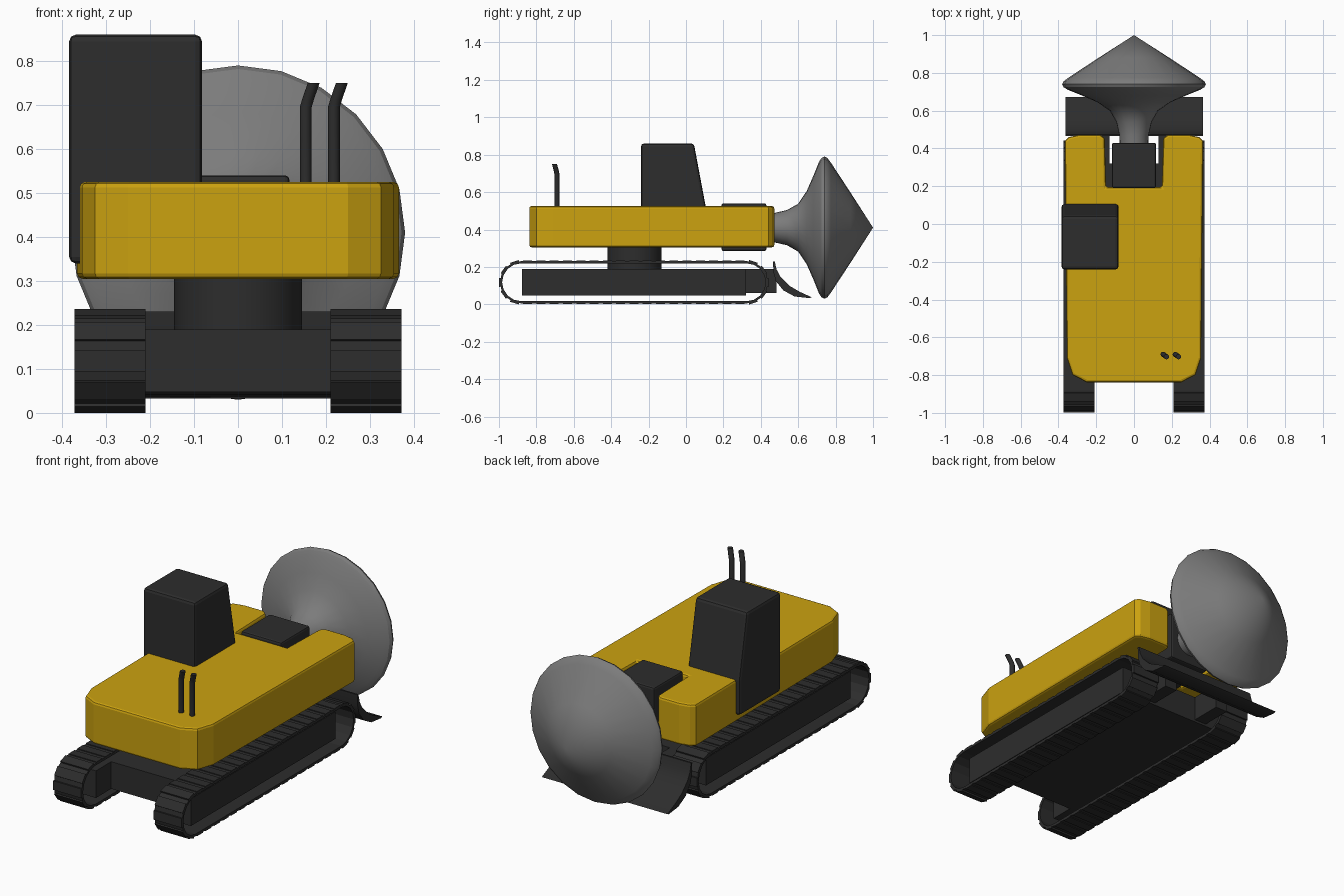
import bpy, bmesh, math
from mathutils import Vector

if "Cube" in bpy.data.objects:
    bpy.data.objects.remove(bpy.data.objects["Cube"])


def material(name, rgb):
    m = bpy.data.materials.new(name)
    m.diffuse_color = (*rgb, 1)
    m.use_nodes = True
    m.node_tree.nodes["Principled BSDF"].inputs["Base Color"].default_value = m.diffuse_color
    return m


YELLOW = material("yellow_paint", (0.60, 0.36, 0.005))
DARK = material("dark_metal", (0.026, 0.026, 0.026))
STEEL = material("steel", (0.2, 0.2, 0.2))


def finish(name, bm, mat, bevel=0, segs=2, smooth=None):
    bmesh.ops.recalc_face_normals(bm, faces=bm.faces)
    me = bpy.data.meshes.new(name)
    bm.to_mesh(me)
    bm.free()
    ob = bpy.data.objects.new(name, me)
    bpy.context.collection.objects.link(ob)
    me.materials.append(mat)
    if bevel:
        b = ob.modifiers.new("bevel", 'BEVEL')
        b.width, b.segments, b.limit_method = bevel, segs, 'ANGLE'
        b.angle_limit = math.radians(50)
    if smooth:
        bpy.ops.object.select_all(action='DESELECT')
        ob.select_set(True)
        bpy.context.view_layer.objects.active = ob
        bpy.ops.object.shade_smooth_by_angle(angle=math.radians(smooth))
    return ob


def extrude(bm, pts, vec):
    f = bm.faces.new([bm.verts.new(p) for p in pts])
    r = bmesh.ops.extrude_face_region(bm, geom=[f])
    vs = [v for v in r["geom"] if isinstance(v, bmesh.types.BMVert)]
    bmesh.ops.translate(bm, verts=vs, vec=vec)


def side_prism(name, yz, x0, x1, mat, **kw):
    bm = bmesh.new()
    extrude(bm, [(x0, y, z) for y, z in yz], (x1 - x0, 0, 0))
    return finish(name, bm, mat, **kw)


def box(name, x0, x1, y0, y1, z0, z1, mat, **kw):
    return side_prism(name, [(y0, z0), (y1, z0), (y1, z1), (y0, z1)], x0, x1, mat, **kw)


# Upper body: plan outline with a notch at the tool end
half = [(0.25, -0.838), (0.325, -0.80), (0.355, -0.71), (0.366, 0.44), (0.345, 0.46),
        (0.29, 0.472), (0.18, 0.472), (0.155, 0.455), (0.148, 0.195)]
outline = half + [(-x, y) for x, y in reversed(half)]
bm = bmesh.new()
extrude(bm, [(x, y, 0.305) for x, y in outline], (0, 0, 0.22))
finish("upper_body", bm, YELLOW, bevel=0.012)

# Cab with raked windscreen
side_prism("cab", [(-0.24, 0.34), (0.105, 0.34), (0.105, 0.525), (0.042, 0.86), (-0.24, 0.86)],
           -0.384, -0.082, DARK, bevel=0.015)

# Tool mount block in the notch
box("tool_mount", -0.117, 0.117, 0.19, 0.43, 0.285, 0.54, DARK, bevel=0.01)

# Conical cutting head: profile turned around the y axis
profile = [(0.40, 0.0), (0.40, 0.074), (0.47, 0.078), (0.54, 0.094), (0.60, 0.128), (0.645, 0.195),
           (0.68, 0.275), (0.71, 0.35), (0.724, 0.372), (0.74, 0.38), (0.756, 0.372),
           (0.775, 0.347), (0.88, 0.187), (1.0, 0.0)]
bm = bmesh.new()
vs = [bm.verts.new((r, y, 0.41)) for y, r in profile]
es = [bm.edges.new(p) for p in zip(vs, vs[1:])]
bmesh.ops.spin(bm, geom=vs + es, cent=(0, 0, 0.41), axis=(0, 1, 0),
               angle=math.tau, steps=24, use_merge=False)
bmesh.ops.remove_doubles(bm, verts=bm.verts, dist=1e-4)
finish("cutting_head", bm, STEEL, smooth=30)

# Slewing ring
bm = bmesh.new()
bmesh.ops.create_cone(bm, cap_ends=True, segments=32, radius1=0.145, radius2=0.145, depth=0.13)
bmesh.ops.translate(bm, verts=bm.verts, vec=(0, -0.275, 0.25))
finish("slewing_ring", bm, DARK, smooth=30)

# Chassis between the tracks
box("chassis", -0.215, 0.215, -0.75, 0.32, 0.048, 0.19, DARK)

# Dozer blade with a curved face
side_prism("dozer_blade", [(0.465, 0.23), (0.474, 0.23), (0.485, 0.185), (0.505, 0.148),
                           (0.555, 0.098), (0.61, 0.066), (0.672, 0.038), (0.66, 0.033), (0.58, 0.042),
                           (0.52, 0.075), (0.48, 0.125), (0.468, 0.17)], -0.362, 0.366, DARK, smooth=30)


# Points and outward normals on a track loop of radius r
Y0, Y1, ZC, R = -0.882, 0.325, 0.118, 0.113


def loop_point(s):
    straight, arc = Y1 - Y0, math.pi * R
    s %= 2 * (straight + arc)
    if s < straight:
        return Vector((0, Y0 + s, ZC - R)), Vector((0, 0, -1))
    s -= straight
    if s < arc:
        n = Vector((0, math.sin(s / R), -math.cos(s / R)))
        return Vector((0, Y1, ZC)) + n * R, n
    s -= arc
    if s < straight:
        return Vector((0, Y1 - s, ZC + R)), Vector((0, 0, 1))
    s -= straight
    n = Vector((0, -math.sin(s / R), math.cos(s / R)))
    return Vector((0, Y0, ZC)) + n * R, n


for side, sx in (("left", -1), ("right", 1)):
    xa, xb = sx * 0.21, sx * 0.372
    bm = bmesh.new()
    # Track belt: two half loops closed with an inner and outer skin
    rings = []
    for cy, start in ((Y1, -90), (Y0, 90)):
        for i in range(9):
            a = math.radians(start + i * 22.5)
            d = Vector((0, math.cos(a), math.sin(a)))
            c = Vector((0, cy, ZC))
            rings.append([bm.verts.new(c + d * r + Vector((x, 0, 0)))
                          for x, r in ((xa, R), (xb, R), (xb, R - 0.012), (xa, R - 0.012))])
    for a, b in zip(rings, rings[1:] + rings[:1]):
        for k in range(4):
            bm.faces.new((a[k], a[(k + 1) % 4], b[(k + 1) % 4], b[k]))
    # Track shoes: thin raised plates around the belt
    total = 2 * (Y1 - Y0 + math.pi * R)
    n = 44
    for i in range(n):
        p, nor = loop_point((i + 0.5) * total / n)
        t = Vector((1, 0, 0)).cross(nor)
        w = 0.024
        quad = [p + t * u + nor * v for u, v in ((-w, -0.004), (w, -0.004), (w, 0.004), (-w, 0.004))]
        extrude(bm, [q + Vector((xa, 0, 0)) for q in quad], (xb - xa, 0, 0))
    finish(side + "_track", bm, DARK)
    # Frame inside the track loop and arm to the blade
    lo, hi = sorted((sx * 0.21, sx * 0.34))
    box(side + "_track_frame", lo, hi, -0.876, 0.32, 0.048, 0.19, DARK)
    lo, hi = sorted((sx * 0.13, sx * 0.20))
    box(side + "_blade_arm", lo, hi, 0.30, 0.485, 0.06, 0.19, DARK)

# Exhaust pipes with bent tips
for name, x in (("inner_exhaust", 0.154), ("outer_exhaust", 0.218)):
    path = [(x, -0.69, 0.50), (x, -0.69, 0.695), (x + 0.005, -0.693, 0.712), (x + 0.018, -0.703, 0.75)]
    bm = bmesh.new()
    rings = []
    for i, p in enumerate(path):
        rings.append([bm.verts.new((p[0] + 0.0135 * math.cos(k * math.tau / 12),
                                    p[1] + 0.0135 * math.sin(k * math.tau / 12), p[2]))
                      for k in range(12)])
    for a, b in zip(rings, rings[1:]):
        for k in range(12):
            bm.faces.new((a[k], a[(k + 1) % 12], b[(k + 1) % 12], b[k]))
    bm.faces.new(rings[0])
    bm.faces.new(rings[-1])
    finish(name, bm, DARK, smooth=40)
